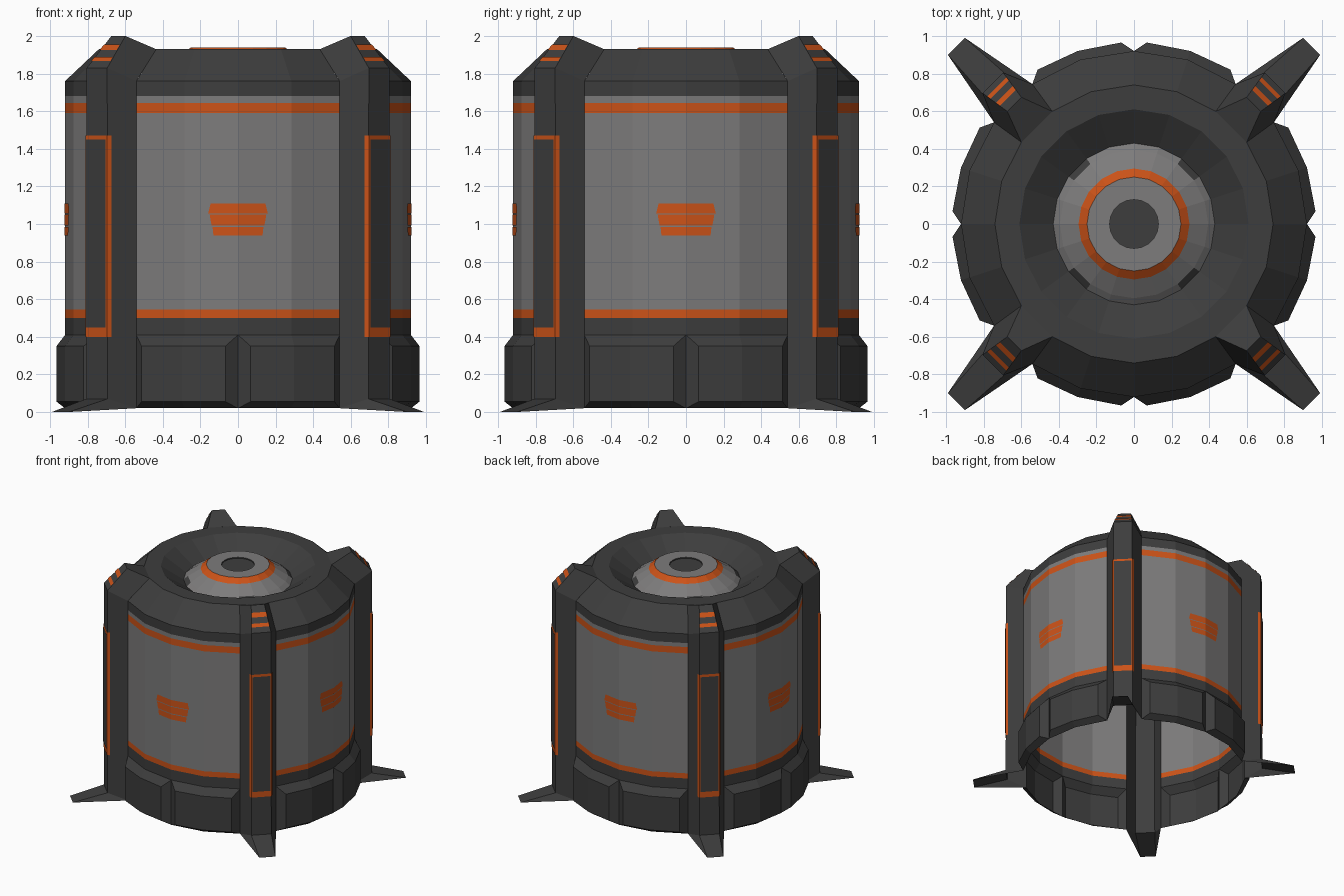
import bpy, bmesh, math
from mathutils import Vector

if "Cube" in bpy.data.objects:
    bpy.data.objects.remove(bpy.data.objects["Cube"])

def material(name, rgb):
    m = bpy.data.materials.new(name)
    m.diffuse_color = (*rgb, 1)
    m.use_nodes = True
    m.node_tree.nodes["Principled BSDF"].inputs["Base Color"].default_value = m.diffuse_color
    return m

MATS = [material("dark_steel", (0.047, 0.047, 0.047)),
        material("grey_panel", (0.205, 0.2, 0.2)),
        material("orange_trim", (0.6, 0.085, 0.009))]
DARK, GREY, ORANGE = 0, 1, 2
SIDES = 20

def build(name, faces):
    """Make an object from (points, material) faces, welding shared corners."""
    bm = bmesh.new()
    for pts, mat in faces:
        f = bm.faces.new([bm.verts.new(p) for p in pts])
        f.material_index = mat
    bmesh.ops.remove_doubles(bm, verts=bm.verts, dist=0.0002)
    bmesh.ops.recalc_face_normals(bm, faces=bm.faces)
    me = bpy.data.meshes.new(name)
    bm.to_mesh(me)
    bm.free()
    for m in MATS:
        me.materials.append(m)
    ob = bpy.data.objects.new(name, me)
    bpy.context.collection.objects.link(ob)
    return ob

def polar(r, deg, z):
    a = math.radians(deg)
    return Vector((r * math.cos(a), r * math.sin(a), z))

def lathe(profile, colours, skip_diagonal=False, rule=None):
    """Turn a (radius, z) profile into faces; one colour per segment."""
    faces = []
    for s, col in enumerate(colours):
        (r0, z0), (r1, z1) = profile[s], profile[s + 1]
        for i in range(SIDES):
            diagonal = i % 5 == 2
            if skip_diagonal and diagonal:
                continue
            a, b = i * 18, i * 18 + 18
            pts = [polar(r0, a, z0), polar(r0, b, z0)]
            pts += [polar(r1, b, z1), polar(r1, a, z1)] if r1 > 0 else [Vector((0, 0, z1))]
            faces.append((pts, rule(s, diagonal, col) if rule else col))
    return faces

R = 0.92
# Wall: stacked colour bands, open behind each buttress
levels = [0.41, 0.5, 0.545, 1.59, 1.645, 1.68, 1.76]
build("wall", lathe([(R, z) for z in levels],
                    [DARK, ORANGE, GREY, ORANGE, GREY, DARK], True))

# Cap: sloped shoulder, then flat rim and bowl
build("shoulder", lathe([(R, 1.76), (0.74, 1.93)], [DARK], True))
build("rim_and_bowl", lathe([(0.74, 1.93), (0.61, 1.93), (0.43, 1.81)], [DARK, DARK]))

# Central dome with an orange ring and dark notches on the diagonals
build("dome", lathe([(0.43, 1.81), (0.395, 1.84), (0.295, 1.905), (0.25, 1.94),
                     (0.13, 1.94), (0.13, 1.93), (0, 1.93)],
                    [GREY, GREY, ORANGE, GREY, DARK, DARK],
                    rule=lambda s, d, c: DARK if s == 0 and d else c))

# Raised bevelled panels round the base
def base_panel(name, start):
    flat = [start, start + 18, start + 36]
    raised = [start + 4, start + 18, start + 32]
    rows = [[polar(R, a, 0.41) for a in flat],
            [polar(0.968, a, 0.35) for a in raised],
            [polar(0.968, a, 0.055) for a in raised],
            [polar(R, a, 0.02) for a in flat]]
    faces = [([p[i], p[i + 1], q[i + 1], q[i]], DARK)
             for p, q in zip(rows, rows[1:]) for i in (0, 1)]
    for i in (0, 2):
        faces.append(([r[i] for r in rows], DARK))
    build(name, faces)

for k in range(4):
    base_panel(f"base_panel_{2 * k + 1}", k * 90)
    base_panel(f"base_panel_{2 * k + 2}", k * 90 + 54)

# Badge plates: plain orange bars folded over the wall corner
def badge(name, deg):
    faces = []
    for z0, z1, w0, w1 in [(0.94, 0.985, 0.13, 0.135), (0.992, 1.05, 0.14, 0.15),
                           (1.056, 1.11, 0.158, 0.145)]:
        for side in (-1, 1):
            def at(w, z):
                mid = polar(R + 0.004, deg, z)
                edge = polar(R + 0.004, deg + side * 18, z)
                return mid.lerp(edge, w / (R * math.sin(math.radians(18))))
            faces.append(([at(0, z0), at(w0, z0), at(w1, z1), at(0, z1)], ORANGE))
    build(name, faces)

for k in range(4):
    badge(f"badge_{k + 1}", k * 90)

# Diagonal buttresses: points are (outward, half width, z), mirrored sideways
def buttress(n):
    a = math.radians(45 + 90 * n)
    out = Vector((math.cos(a), math.sin(a), 0))
    side = Vector((-out.y, out.x, 0))

    def P(p, s):
        return out * p[0] + side * (p[1] * s) + Vector((0, 0, p[2]))

    def bridge(p, q, col):
        return ([P(p, -1), P(p, 1), P(q, 1), P(q, -1)], col)

    wall_low, wall_top, rim = (0.909, 0.144, 0.02), (0.909, 0.144, 1.76), (0.731, 0.116, 1.93)
    low, high, peak = (1.061, 0.08, 0.07), (1.061, 0.077, 1.83), (0.9, 0.053, 2.0)
    toe = (1.336, 0.064, 0.0)
    faces = [bridge(toe, low, DARK), bridge(low, high, DARK),
             bridge(high, peak, DARK), bridge(peak, rim, DARK)]
    for s in (-1, 1):
        for loop in ([wall_low, wall_top, high, low], [wall_top, rim, peak, high],
                     [wall_low, low, toe]):
            faces.append(([P(p, s) for p in loop], DARK))
    build(f"buttress_{n + 1}", faces)

    # Orange frame wrapping the outer edge, with a dark inlay
    z0, z1 = 0.4, 1.47
    trim = [bridge((1.065, 0.081, z0), (1.065, 0.081, z1), ORANGE)]
    for s in (-1, 1):
        trim.append(([P(p, s) for p in [(1.065, 0.081, z0), (1.065, 0.081, z1),
                                        (1.042, 0.091, z1), (1.042, 0.091, z0)]], ORANGE))
    build(f"buttress_frame_{n + 1}", trim)
    build(f"buttress_inlay_{n + 1}",
          [bridge((1.069, 0.073, 0.45), (1.069, 0.073, 1.45), DARK)])

    # Two orange bars on the sloped top
    def slope(t):
        p = Vector(high).lerp(Vector(peak), t)
        return (p.x + 0.003, p.y, p.z + 0.003)
    build(f"buttress_bars_{n + 1}", [bridge(slope(t0), slope(t1), ORANGE)
                                     for t0, t1 in [(0.2, 0.33), (0.55, 0.72)]])

for n in range(4):
    buttress(n)
